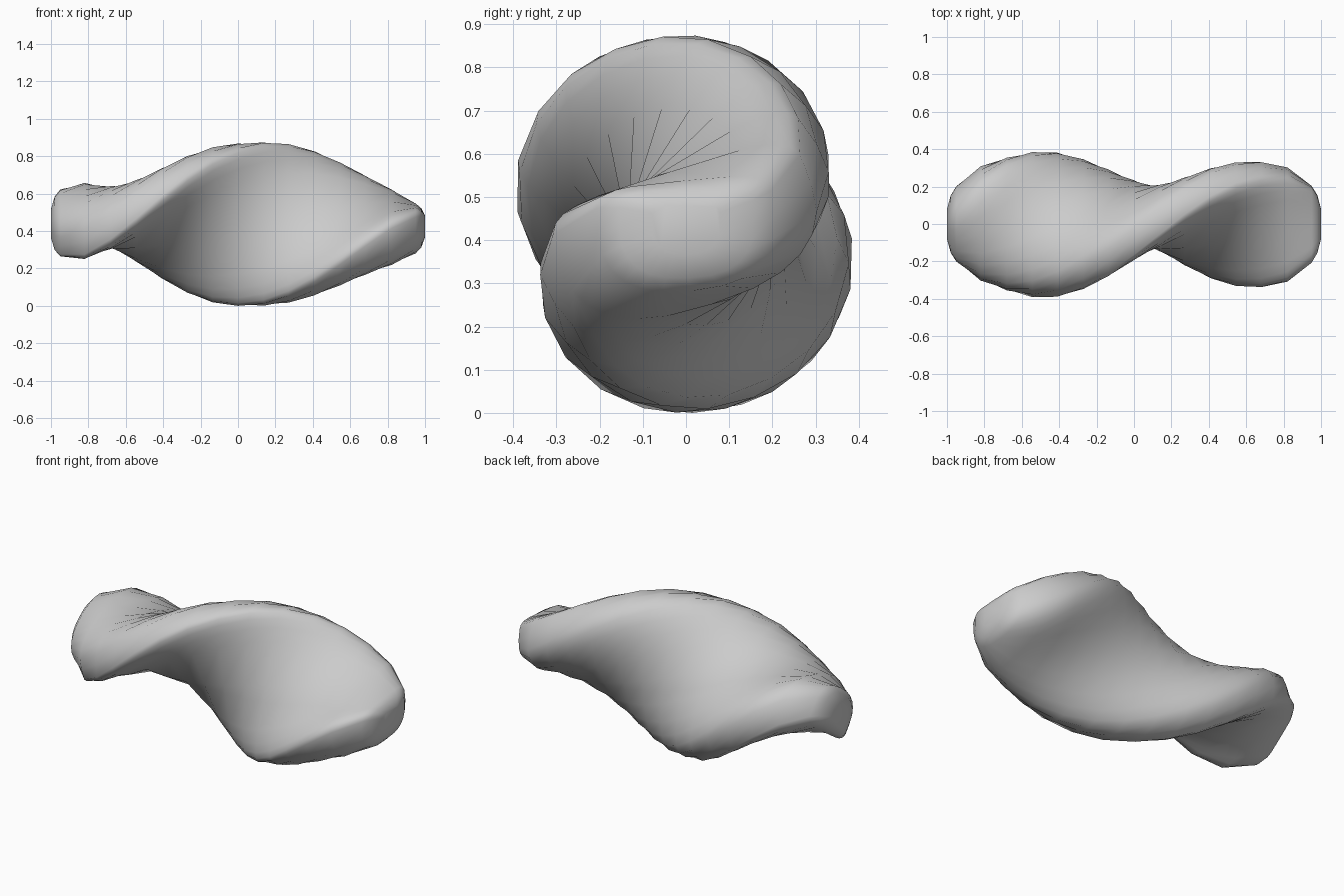
import bpy, bmesh, math

if "Cube" in bpy.data.objects:
    bpy.data.objects.remove(bpy.data.objects["Cube"])

# Half-length stations: (x, half width, bulge height) - mirrored to both ends
HALF = [(0, .437, .208), (.137, .437, .208), (.27, .43, .207), (.41, .415, .206),
        (.545, .39, .205), (.68, .355, .203), (.82, .305, .195),
        (.95, .205, .155), (.98, .155, .125), (1, .08, .07)]
STATIONS = [(-x, a, b) for x, a, b in reversed(HALF[1:])] + HALF
SIDES = 24
FLAT = .65       # depth of the flatter side relative to the bulging side


def spow(v, e):
    return math.copysign(abs(v) ** e, v)


def section(bm, x, a, b):
    """Ring with one round side and one flatter, squarer side, twisted at x."""
    t = math.radians(12 - 110 * x + 9 * x * x)
    ring = []
    for i in range(SIDES):
        p = 2 * math.pi * i / SIDES
        e, d = (.8, b) if i <= SIDES // 2 else (.42, b * FLAT)
        w, h = a * spow(math.cos(p), e), d * spow(math.sin(p), e)
        y = -w * math.sin(t) + h * math.cos(t)
        z = w * math.cos(t) + h * math.sin(t)
        ring.append(bm.verts.new((x, y, z)))
    return ring


# Twisted bar: skin the rings and cap both ends
bm = bmesh.new()
rings = [section(bm, *s) for s in STATIONS]
for r, s in zip(rings, rings[1:]):
    for i in range(SIDES):
        j = (i + 1) % SIDES
        bm.faces.new((r[i], r[j], s[j], s[i]))
bm.faces.new(rings[0])
bm.faces.new(rings[-1])
bmesh.ops.recalc_face_normals(bm, faces=bm.faces)
for f in bm.faces:
    f.smooth = True

# Rest the bar on the floor
low = min(v.co.z for v in bm.verts)
bmesh.ops.translate(bm, verts=bm.verts, vec=(0, 0, -low))

mesh = bpy.data.meshes.new("twisted_bar")
bm.to_mesh(mesh)
bm.free()
bar = bpy.data.objects.new("twisted_bar", mesh)
bpy.context.collection.objects.link(bar)
